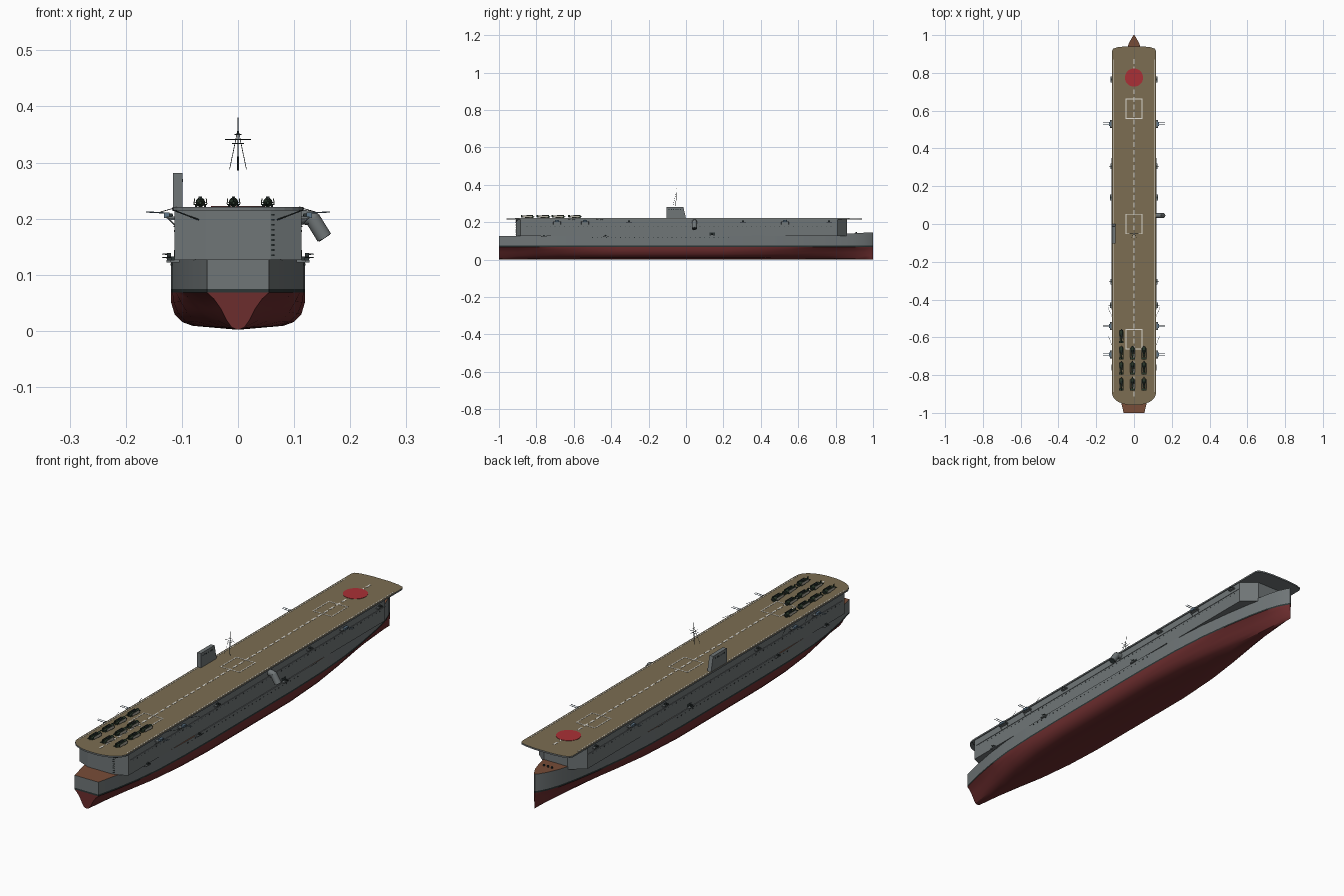
import bpy, bmesh, math
from mathutils import Vector, Matrix

old = bpy.data.objects.get("Cube")
if old:
    bpy.data.objects.remove(old)


def material(name, *rgb):
    m = bpy.data.materials.new(name)
    m.use_nodes = True
    m.diffuse_color = (*rgb, 1)
    m.node_tree.nodes["Principled BSDF"].inputs["Base Color"].default_value = (*rgb, 1)
    return m


GREY = material("hull grey", .16, .18, .185)
RED = material("bottom red", .15, .026, .027)
BLACK = material("boot black", .025, .035, .035)
TAN = material("deck tan", .2, .155, .085)
BROWN = material("linoleum brown", .19, .075, .04)
WHITE = material("marking white", .75, .73, .66)
DISC = material("disc red", .4, .03, .037)
GREEN = material("aircraft green", .022, .04, .024)
PALE = material("aircraft pale", .42, .4, .33)
STEEL = material("gun blue grey", .12, .19, .26)


def finish(name, bm, *mats, smooth=False):
    bmesh.ops.recalc_face_normals(bm, faces=bm.faces)
    me = bpy.data.meshes.new(name)
    bm.to_mesh(me)
    bm.free()
    for m in mats:
        me.materials.append(m)
    if smooth:
        me.shade_smooth()
        me.set_sharp_from_angle(angle=math.radians(32))
    ob = bpy.data.objects.new(name, me)
    bpy.context.collection.objects.link(ob)
    return ob


def paint(verts, mat):
    for f in {f for v in verts for f in v.link_faces}:
        f.material_index = mat


def box(bm, centre, size, mat=0, rot=None):
    m = Matrix.Translation(centre) @ (rot or Matrix()) @ Matrix.Diagonal((*size, 1))
    paint(bmesh.ops.create_cube(bm, size=1, matrix=m)["verts"], mat)


def rod(bm, p, q, r, mat=0, r2=None, sides=8):
    p, q = Vector(p), Vector(q)
    m = Matrix.Translation((p + q) / 2) @ (q - p).to_track_quat('Z', 'Y').to_matrix().to_4x4()
    paint(bmesh.ops.create_cone(bm, cap_ends=True, segments=sides, radius1=r,
          radius2=r if r2 is None else r2, depth=(q - p).length, matrix=m)["verts"], mat)


def prism(name, outline, z0, z1, *mats):
    # Upright prism; the last material is used for the top
    bm = bmesh.new()
    rings = [[bm.verts.new((x, y, z)) for x, y in outline] for z in (z0, z1)]
    n = len(outline)
    for i in range(n):
        j = (i + 1) % n
        bm.faces.new((rings[0][i], rings[0][j], rings[1][j], rings[1][i]))
    bm.faces.new(rings[0])
    bm.faces.new(rings[1]).material_index = len(mats) - 1
    return finish(name, bm, *mats)


# Hull: stations of (y, half width, fullness, top height)
stations = [(-1, .055, 0, .127), (-.9, .078, .2, .127), (-.8, .096, .42, .127),
            (-.68, .11, .68, .127), (-.52, .117, .9, .127), (-.35, .119, 1, .127),
            (.2, .119, 1, .127), (.4, .114, .85, .128), (.56, .103, .6, .13),
            (.7, .085, .35, .134), (.82, .065, .15, .138), (.9, .047, .05, .141),
            (.955, .028, 0, .144), (.985, .012, 0, .145), (1, .002, 0, .146)]
full = [(0, .002), (.68, .009), (.84, .016), (.95, .03), (1, .05), (1, .068)]
fine = [(0, .002), (.2, .006), (.38, .02), (.56, .04), (.78, .057), (1, .068)]
bm = bmesh.new()
rows = []
for y, w, f, top in stations:
    half = [((b[0] + (a[0] - b[0]) * f) * w, b[1] + (a[1] - b[1]) * f) for a, b in zip(full, fine)]
    half += [(w, .075), (w, top)]
    rows.append([[bm.verts.new((s * x, y, z)) for x, z in half] for s in (1, -1)])
bands = [0] * 5 + [1, 2]
for a, b in zip(rows, rows[1:]):
    for s in (0, 1):
        for k, mat in enumerate(bands):
            bm.faces.new((a[s][k], b[s][k], b[s][k + 1], a[s][k + 1])).material_index = mat
    bm.faces.new((a[0][-1], b[0][-1], b[1][-1], a[1][-1])).material_index = 3
for r in (rows[0], rows[-1]):
    for k, mat in enumerate(bands):
        bm.faces.new((r[0][k], r[0][k + 1], r[1][k + 1], r[1][k])).material_index = mat
bmesh.ops.remove_doubles(bm, verts=bm.verts, dist=.0002)
finish("hull", bm, RED, BLACK, GREY, BROWN, smooth=True)


def mirrored(right):
    return right + [(-x, y) for x, y in reversed(right)]


# Hangar and flight deck
prism("hangar", mirrored([(.058, -.91), (.113, -.885), (.113, .81), (.055, .86)]), .126, .215, GREY)
W = .117
right = [(W * math.sin(t), -.885 - .075 * math.cos(t) ** .8) for t in [math.pi / 2 * i / 8 for i in range(1, 8)]]
right += [(W, -.885), (W, .915), (W - .006, .928), (W - .03, .936), (.04, .941)]
prism("flight_deck", mirrored(right), .2145, .221, GREY, TAN)

# Painted deck markings
bm = bmesh.new()
for i in range(45):
    box(bm, (0, -.9 + i * .04, .2213), (.007, .026, .001))
for s in (1, -1):
    box(bm, (s * .11, -.01, .2213), (.003, 1.76, .001))
for y in (.61, 0, -.61):
    for s in (1, -1):
        box(bm, (s * .043, y, .2213), (.004, .104, .001))
        box(bm, (0, y + s * .052, .2213), (.09, .004, .001))
finish("deck_markings", bm, WHITE)
bm = bmesh.new()
rod(bm, (0, .775, .221), (0, .775, .2225), .048, sides=40)
finish("deck_disc", bm, DISC)

# Island with sloped forward edge and window band
bm = bmesh.new()
box(bm, (-.107, -.052, .2505), (.017, .104, .061))
for v in bm.verts:
    if v.co.z > .25 and v.co.y > -.05:
        v.co.y -= .014
for i in range(6):
    for s in (1, -1):
        box(bm, (-.107 + s * .0085, -.09 + i * .012, .268), (.001, .006, .005), 1)
finish("island", bm, GREY, BLACK)

# Mast with raked legs and yards
bm = bmesh.new()
foot, head = Vector((0, -.055, .286)), Vector((0, -.05, .38))
rod(bm, foot, head, .0016, 0, .0006)
for s in (1, -1):
    rod(bm, (s * .015, -.07, .288), (0, -.052, .36), .0006)
for z, w in ((.341, .023), (.334, .011), (.35, .006)):
    rod(bm, (-w, -.052, z), (w, -.052, z), .0007)
rod(bm, (0, -.075, .338), (0, -.03, .338), .0006)
finish("mast", bm, BLACK)

# Downturned funnel
bm = bmesh.new()
rod(bm, (.108, .045, .204), (.135, .045, .2), .013, sides=16)
bmesh.ops.create_uvsphere(bm, u_segments=16, v_segments=8, radius=.0132,
                          matrix=Matrix.Translation((.134, .045, .199)))
rod(bm, (.133, .045, .2), (.154, .045, .166), .0138, sides=16)
rod(bm, (.153, .045, .1675), (.1545, .045, .1652), .0115, 1, sides=16)
finish("funnel", bm, GREY, BLACK, smooth=True)

# Heavy twin guns on side sponsons with braces
for s, side in ((1, "left"), (-1, "right")):
    bm = bmesh.new()
    for y in (.53, -.54, -.69):
        box(bm, (s * .119, y, .202), (.016, .04, .004))
        box(bm, (s * .127, y, .206), (.01, .022, .01), 1)
        for d in (-.005, .005):
            rod(bm, (s * .126, y + d, .21), (s * .164, y + d, .212), .0011, 1)
        for d in (-.02, .02):
            rod(bm, (s * .112, y + d, .188), (s * .126, y + d, .202), .001)
    finish(side + "_heavy_guns", bm, GREY, STEEL)
    # Light guns along the gallery and low on the hull
    bm = bmesh.new()
    for y, x, z in ((.765, .116, .2), (.305, .116, .2), (-.305, .116, .2),
                    (-.43, .119, .124), (-.76, .112, .124), (.14, .119, .13)):
        box(bm, (s * x, y, z), (.016, .03, .004))
        box(bm, (s * (x + .004), y, z + .005), (.007, .01, .008), 1)
        rod(bm, (s * x, y, z + .006), (s * (x + .016), y, z + .007), .001, 1)
    finish(side + "_light_guns", bm, GREY, BLACK)
    # Catwalk under the deck edge, hull rail and portholes
    bm = bmesh.new()
    box(bm, (s * .1135, -.03, .186), (.003, 1.68, .002))
    box(bm, (s * .1175, -.05, .128), (.003, .8, .003))
    for i in range(66):
        y = -.85 + i * .025
        box(bm, (s * .1133, y, .178), (.001, .0035, .0035), 1)
        if -.5 < y < .25:
            box(bm, (s * .119, y, .118), (.002, .0035, .0035), 1)
    box(bm, (s * .1133, .14, .138), (.001, .03, .012), 1)
    finish(side + "_side_details", bm, GREY, BLACK)
    # Folding radio poles
    bm = bmesh.new()
    for y in (-.49, -.64):
        rod(bm, (s * .117, y, .218), (s * .138, y + .05, .212), .0007)
        rod(bm, (s * .07, -.912, .198), (s * .117, -.9, .216), .0012)
    finish(side + "_radio_poles", bm, BLACK)

# Stern ladder and bow deck fittings
bm = bmesh.new()
for i in range(9):
    box(bm, (.062, -.91, .135 + i * .009), (.006, .002, .003))
finish("stern_ladder", bm, BLACK)
bm = bmesh.new()
for x in (-.018, 0, .018):
    rod(bm, (x, .91, .14), (x, .91, .148), .004)
finish("bow_capstans", bm, BLACK)


def aircraft(name, x, y):
    bm = bmesh.new()
    z = .229
    rod(bm, (x, y - .036, z - .001), (x, y + .012, z), .0025, 0, .0075, 12)
    rod(bm, (x, y + .012, z), (x, y + .028, z), .0085, 0, .0085, 12)
    rod(bm, (x, y + .028, z), (x, y + .036, z), .004, 1, .0005)
    box(bm, (x, y + .03, z), (.018, .001, .002), 1)
    box(bm, (x, y + .002, z + .008), (.006, .022, .005), 1)
    box(bm, (x, y - .032, z), (.024, .01, .0012))
    box(bm, (x, y - .034, z + .005), (.0012, .009, .011))
    box(bm, (x, y + .012, z - .004), (.024, .022, .002))
    for s in (1, -1):
        lean = Matrix.Rotation(s * -.12, 4, 'Y')
        box(bm, (x + s * .0105, y - .002, z + .002), (.001, .048, .01), 0, lean)
        box(bm, (x + s * .0114, y - .002, z + .002), (.0008, .048, .01), 2, lean)
        rod(bm, (x + s * .008, y + .014, .221), (x + s * .008, y + .014, .226), .0018, 1)
    finish(name, bm, GREEN, BLACK, PALE)


# Parked aircraft in three columns
spots = [(x, y) for x in (-.067, -.008, .053) for y in (-.68, -.76, -.845)] + [(-.067, -.592)]
for i, (x, y) in enumerate(spots):
    aircraft("aircraft_%d" % (i + 1), x, y)
